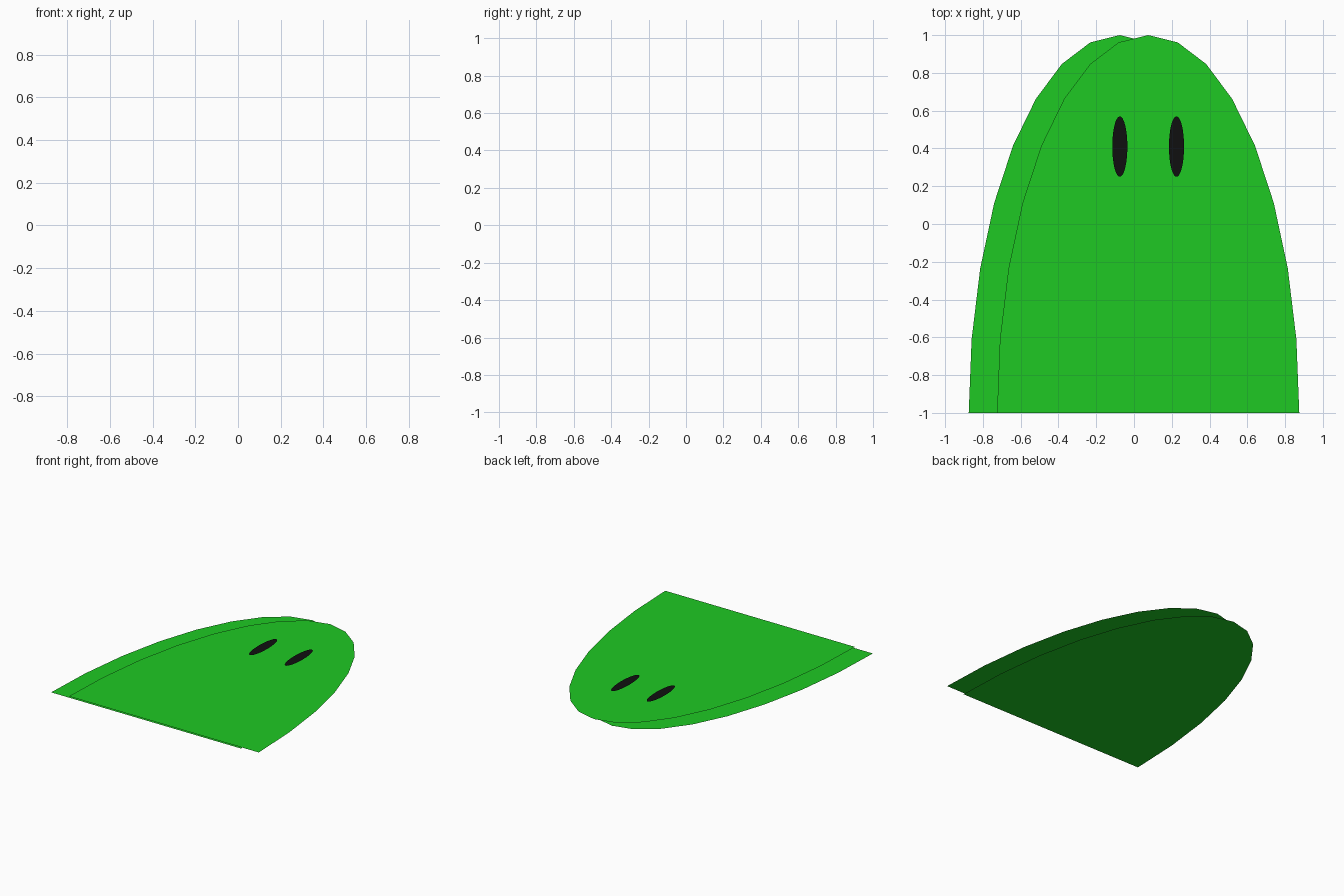
import bpy, bmesh
from math import sin, cos, pi

if "Cube" in bpy.data.objects:
    bpy.data.objects.remove(bpy.data.objects["Cube"])


def material(name, rgb):
    m = bpy.data.materials.new(name)
    m.diffuse_color = (*rgb, 1)
    m.use_nodes = True
    m.node_tree.nodes["Principled BSDF"].inputs["Base Color"].default_value = m.diffuse_color
    return m


def flat_shape(name, points, z, mat):
    """One flat upward-facing sheet from a counter-clockwise outline."""
    bm = bmesh.new()
    face = bm.faces.new([bm.verts.new((x, y, 0)) for x, y in points])
    face.normal_update()
    if face.normal.z < 0:
        face.normal_flip()
    mesh = bpy.data.meshes.new(name)
    bm.to_mesh(mesh)
    bm.free()
    mesh.materials.append(mat)
    obj = bpy.data.objects.new(name, mesh)
    obj.location.z = z
    bpy.context.collection.objects.link(obj)
    return obj


def arc(cx, cy, rx, ry, sweep, steps, closed=False):
    count = steps if closed else steps + 1
    return [(cx + rx * cos(sweep * i / steps), cy + ry * sin(sweep * i / steps))
            for i in range(count)]


green = material("green", (0.013, 0.584, 0.017))
black = material("black", (0.005, 0.005, 0.005))

SHIFT, GAP = 0.075, 0.01

# Two overlapping half-ellipse sheets, the lower one shifted left
flat_shape("back_body", arc(-SHIFT, -1, 0.8, 2, pi, 16), 0, green)
flat_shape("front_body", arc(SHIFT, -1, 0.8, 2, pi, 16), GAP, green)

# Tall oval eyes on the front sheet
for side, dx in (("left", -0.15), ("right", 0.15)):
    flat_shape(side + "_eye", arc(SHIFT + dx, 0.41, 0.04, 0.16, 2 * pi, 32, True),
               2 * GAP, black)
